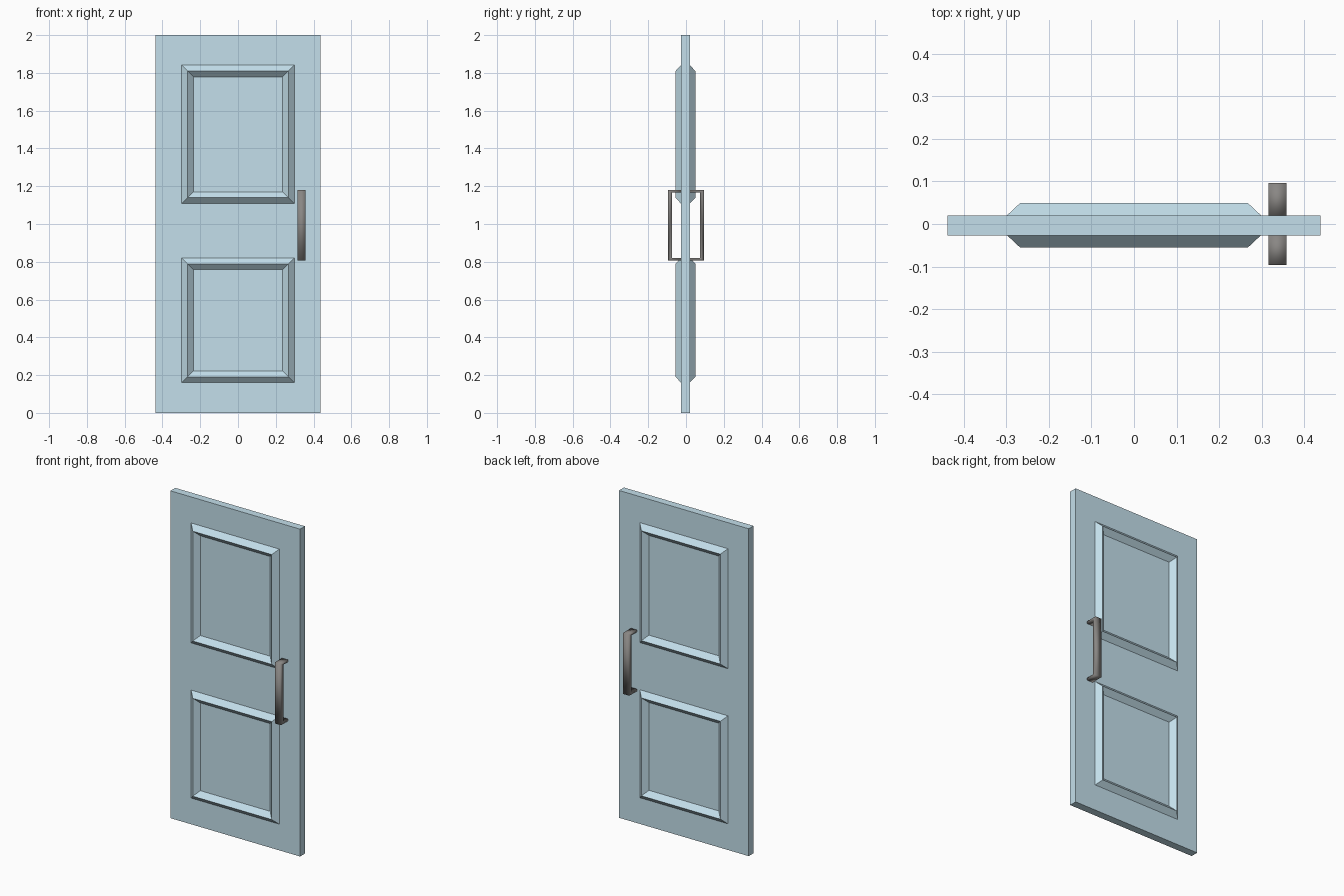
import bpy, bmesh

if "Cube" in bpy.data.objects:
    bpy.data.objects.remove(bpy.data.objects["Cube"])

Y0 = -0.003          # slab centre depth
HALF = 0.0235        # half slab thickness


def material(name, rgb):
    m = bpy.data.materials.new(name)
    m.diffuse_color = (*rgb, 1)
    m.use_nodes = True
    m.node_tree.nodes["Principled BSDF"].inputs["Base Color"].default_value = m.diffuse_color
    return m


def finish(name, bm, mat, smooth=False):
    bmesh.ops.recalc_face_normals(bm, faces=bm.faces)
    me = bpy.data.meshes.new(name)
    for f in bm.faces:
        f.smooth = smooth
    bm.to_mesh(me)
    bm.free()
    me.materials.append(mat)
    ob = bpy.data.objects.new(name, me)
    bpy.context.collection.objects.link(ob)
    return ob


def loft(bm, loops):
    """Bridge matching closed loops of points, returns the vertex loops."""
    rings = [[bm.verts.new(p) for p in loop] for loop in loops]
    for a, b in zip(rings, rings[1:]):
        n = len(a)
        for i in range(n):
            j = (i + 1) % n
            bm.faces.new((a[i], a[j], b[j], b[i]))
    return rings


blue = material("door_paint", (0.55, 0.74, 0.83))
metal = material("handle_metal", (0.25, 0.24, 0.23))

# Door slab
bm = bmesh.new()
bmesh.ops.create_cube(bm, size=1)
for v in bm.verts:
    v.co = (v.co.x * 0.876, v.co.y * 2 * HALF + Y0, v.co.z * 2 + 1)
finish("door_slab", bm, blue)


def panel_trim(name, side, z0, z1):
    """Rectangular ring of triangular moulding, base sunk just into the slab."""
    def loop(grow, depth):
        x, y = 0.267 + grow, Y0 + side * (HALF + depth)
        return [(-x, y, z0 - grow), (x, y, z0 - grow),
                (x, y, z1 + grow), (-x, y, z1 + grow)]
    bm = bmesh.new()
    base = loop(0.033, -0.002)
    loft(bm, [base, loop(0, 0.029), loop(-0.033, -0.002), base])
    bmesh.ops.remove_doubles(bm, verts=bm.verts, dist=1e-5)
    finish(name, bm, blue)


def pull_handle(name, side):
    """C-shaped flat pull: profile in y-z, extruded along x."""
    out, inn, root = side * 0.096, side * 0.074, Y0 + side * (HALF - 0.003)
    bot, top, t = 0.807, 1.180, 0.012
    prof = [(root, bot), (out, bot), (out, top), (root, top),
            (root, top - t), (inn, top - t), (inn, bot + t), (root, bot + t)]
    bm = bmesh.new()
    a, b = loft(bm, [[(x, y, z) for y, z in prof] for x in (0.316, 0.358)])
    # side caps: lower arm, bar, upper arm
    for r in (a, b):
        for q in ((0, 1, 6, 7), (1, 2, 5, 6), (2, 3, 4, 5)):
            bm.faces.new([r[i] for i in q])
    finish(name, bm, metal, smooth=True)


# Mouldings and handles on both faces
for face, side in (("front", -1), ("back", 1)):
    panel_trim(face + "_upper_trim", side, 1.139, 1.810)
    panel_trim(face + "_lower_trim", side, 0.191, 0.789)
    pull_handle(face + "_handle", side)
